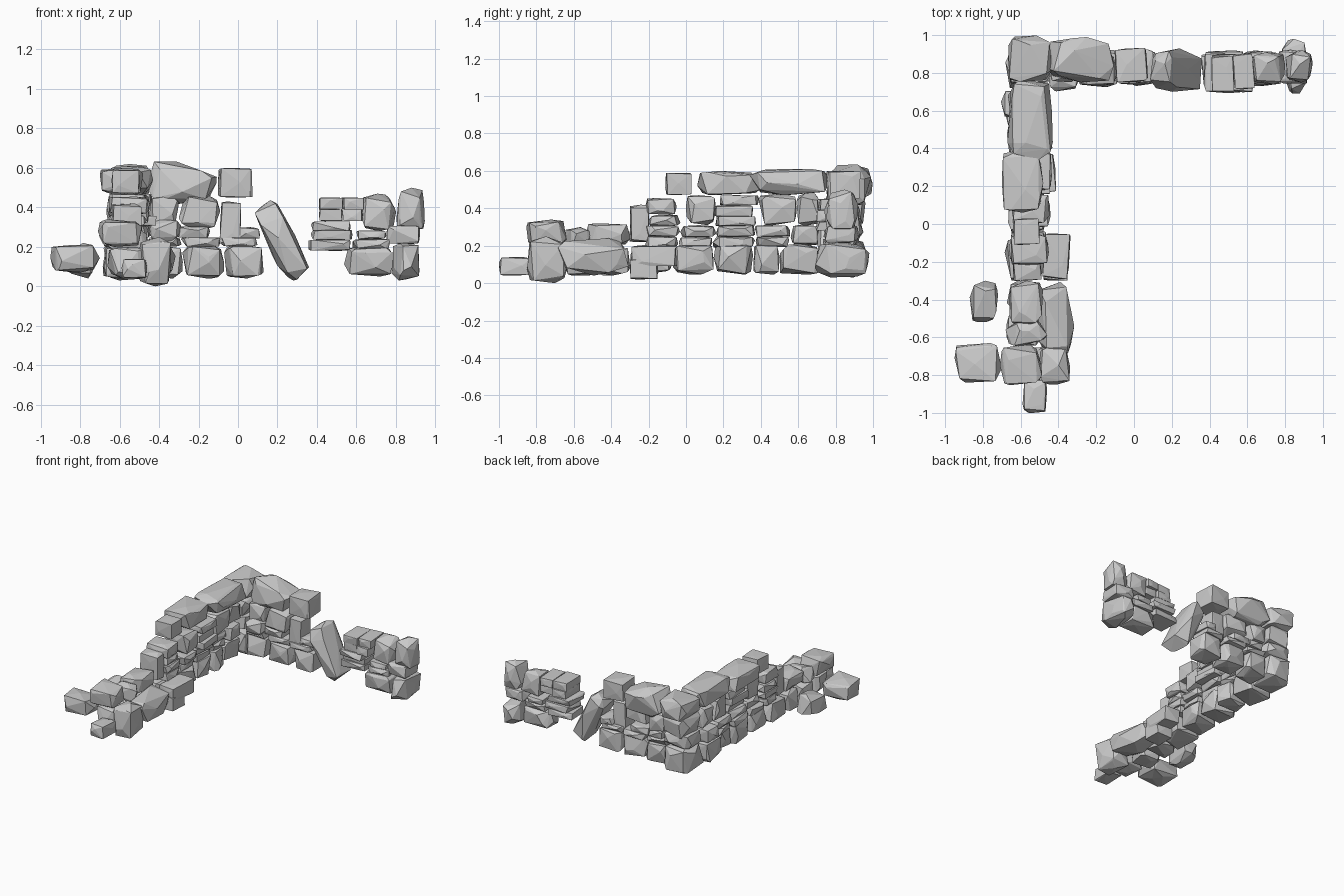
import bpy, bmesh, math, random
from mathutils import Vector, Matrix

if "Cube" in bpy.data.objects:
    bpy.data.objects.remove(bpy.data.objects["Cube"])

random.seed(5)


def stone(name, x, y, z, cut=0.3, spin=None, tilt=0.0):
    """Faceted convex stone filling the given x, y, z ranges (before spin / tilt)."""
    half = Vector([(r[1] - r[0]) / 2 for r in (x, y, z)])
    mid = Vector([(r[1] + r[0]) / 2 for r in (x, y, z)])
    spin = random.uniform(-5, 5) if spin is None else spin
    bm = bmesh.new()
    pts = []
    # each box corner is chipped into one or two points
    for sx in (-1, 1):
        for sy in (-1, 1):
            for sz in (-1, 1):
                for axis in random.sample(range(3), random.choice((1, 1, 2))):
                    p = Vector((sx, sy, sz))
                    for i in range(3):
                        p[i] *= 1 - cut * (random.uniform(1.0, 1.9) if i == axis
                                           else random.uniform(0.4, 1.1))
                    pts.append(p)
    # raised points on each face give the faceted bulge
    for i in range(3):
        for s in (-1, 1):
            for k in range(random.choice((1, 2))):
                p = Vector([random.uniform(-0.6, 0.6) for _ in range(3)])
                p[i] = s * random.uniform(0.93, 1.0)
                pts.append(p)
    for i in range(3):
        lo, hi = min(p[i] for p in pts), max(p[i] for p in pts)
        for p in pts:
            p[i] = ((p[i] - lo) / (hi - lo) * 2 - 1) * half[i]
    for p in pts:
        bm.verts.new(p)
    bmesh.ops.convex_hull(bm, input=bm.verts)
    loose = [v for v in bm.verts if not v.link_faces]
    bmesh.ops.delete(bm, geom=loose, context='VERTS')
    bmesh.ops.recalc_face_normals(bm, faces=bm.faces)
    rot = Matrix.Rotation(math.radians(spin), 4, 'Z') @ Matrix.Rotation(math.radians(tilt), 4, 'Y')
    me = bpy.data.meshes.new(name)
    bm.to_mesh(me)
    bm.free()
    ob = bpy.data.objects.new(name, me)
    ob.matrix_world = Matrix.Translation(mid) @ rot
    bpy.context.collection.objects.link(ob)
    return ob


def back_course(name, breaks, z, y=(0.74, 0.92), cut=0.2):
    """Row of stones along x."""
    for a, b in zip(breaks, breaks[1:]):
        j = random.uniform(-0.015, 0.015)
        stone(name, (a, b), (y[0] + j, y[1] + j), z, cut)


def side_course(name, breaks, z, x=(-0.66, -0.46), cut=0.2):
    """Row of stones along y."""
    for a, b in zip(breaks, breaks[1:]):
        j = random.uniform(-0.02, 0.02)
        stone(name, (x[0] + j, x[1] + j), (a, b), z, cut)


# back wall, left part
back_course("back_base_stone", [-0.47, -0.28, -0.07, 0.13], (0.04, 0.21), (0.73, 0.92), 0.25)
back_course("back_slab", [-0.46, -0.29, -0.09, 0.10], (0.20, 0.25))
back_course("back_slab", [-0.44, -0.31, -0.14], (0.245, 0.305))
back_course("back_slab", [0.0, 0.11], (0.24, 0.30))
back_course("back_middle_stone", [-0.46, -0.30, -0.09], (0.29, 0.46), cut=0.27)
stone("back_upright_stone", (-0.09, 0.015), (0.75, 0.88), (0.22, 0.43), 0.1, tilt=3)
stone("back_cap_stone", (-0.46, -0.11), (0.75, 0.99), (0.41, 0.63), 0.33, 0, 6)
stone("back_cap_block", (-0.10, 0.07), (0.75, 0.93), (0.45, 0.60), 0.12)

# stone leaning in the gap
stone("leaning_stone", (0.145, 0.295), (0.70, 0.93), (0.02, 0.44), 0.3, 0, -27)

# back wall, right part
stone("end_base_stone", (0.54, 0.78), (0.73, 0.92), (0.05, 0.20), 0.26)
stone("end_base_stone", (0.78, 0.92), (0.69, 0.98), (0.03, 0.22), 0.33)
back_course("end_slab", [0.36, 0.57], (0.18, 0.235), cut=0.13)
back_course("end_slab", [0.58, 0.77], (0.19, 0.24))
back_course("end_slab", [0.37, 0.58], (0.235, 0.285), cut=0.13)
back_course("end_slab", [0.60, 0.75], (0.235, 0.285))
back_course("end_slab", [0.75, 0.92], (0.215, 0.31))
back_course("end_slab", [0.37, 0.57], (0.28, 0.33), (0.70, 0.91), 0.13)
back_course("end_block", [0.41, 0.53, 0.635], (0.33, 0.39), (0.71, 0.90), 0.08)
back_course("end_block", [0.41, 0.53, 0.635], (0.39, 0.45), (0.70, 0.89), 0.08)
stone("end_middle_stone", (0.62, 0.80), (0.74, 0.91), (0.28, 0.47), 0.26)
stone("end_top_stone", (0.80, 0.945), (0.75, 0.92), (0.28, 0.50), 0.3)

# corner where the walls meet
stone("corner_base_stone", (-0.68, -0.45), (0.71, 0.96), (0.03, 0.24), 0.3)
stone("corner_slab", (-0.67, -0.44), (0.72, 0.95), (0.22, 0.34), 0.27)
stone("corner_middle_stone", (-0.66, -0.44), (0.74, 0.96), (0.31, 0.48), 0.28)
stone("corner_cap_stone", (-0.67, -0.43), (0.75, 1.0), (0.45, 0.62), 0.28)
stone("corner_fill_stone", (-0.45, -0.29), (0.70, 0.84), (0.22, 0.34), 0.3)

# side wall, standing part
side_course("side_base_stone", [-0.30, -0.07, 0.15, 0.36, 0.50, 0.71], (0.045, 0.21), (-0.67, -0.45), 0.25)
side_course("side_slab", [-0.22, -0.04, 0.14, 0.37, 0.55], (0.19, 0.25))
side_course("side_slab", [-0.22, -0.03, 0.16, 0.37, 0.56], (0.245, 0.31))
side_course("side_slab", [0.56, 0.71], (0.20, 0.31), (-0.69, -0.44))
side_course("side_slab", [-0.20, -0.03], (0.305, 0.365))
side_course("side_slab", [-0.22, -0.05], (0.365, 0.455))
side_course("side_slab", [0.16, 0.37], (0.305, 0.36), (-0.64, -0.43), 0.13)
side_course("side_slab", [0.15, 0.36], (0.355, 0.415), (-0.64, -0.43), 0.13)
side_course("side_slab", [0.18, 0.39], (0.415, 0.47), (-0.65, -0.44), 0.13)
side_course("side_middle_stone", [0.0, 0.16], (0.31, 0.47), cut=0.2)
side_course("side_middle_stone", [0.39, 0.59, 0.72], (0.305, 0.48), (-0.65, -0.45), 0.25)
stone("side_upright_stone", (-0.64, -0.49), (-0.30, -0.20), (0.22, 0.42), 0.1)
stone("side_cap_stone", (-0.67, -0.43), (0.34, 0.76), (0.47, 0.61), 0.27, 0)
stone("side_cap_stone", (-0.70, -0.48), (0.06, 0.39), (0.47, 0.60), 0.25, 0)
stone("side_cap_block", (-0.64, -0.50), (-0.11, 0.03), (0.47, 0.59), 0.1)

# side wall, collapsed front part
side_course("rubble_base_stone", [-0.84, -0.65, -0.48, -0.30], (0.04, 0.20), (-0.67, -0.48), 0.28)
stone("rubble_top_stone", (-0.71, -0.49), (-0.85, -0.64), (0.20, 0.34), 0.27)
stone("rubble_top_stone", (-0.68, -0.46), (-0.65, -0.51), (0.18, 0.30), 0.33)
stone("rubble_top_stone", (-0.66, -0.48), (-0.53, -0.30), (0.20, 0.32), 0.27)
stone("rubble_long_stone", (-0.52, -0.32), (-0.69, -0.31), (0.04, 0.24), 0.33, 5)
stone("rubble_front_stone", (-0.51, -0.34), (-0.85, -0.63), (0.0, 0.25), 0.28)
stone("rubble_end_stone", (-0.59, -0.46), (-1.0, -0.82), (0.04, 0.14), 0.18, 0)
stone("fallen_block", (-0.48, -0.35), (-0.30, -0.15), (0.02, 0.13), 0.1)
stone("fallen_block", (-0.475, -0.34), (-0.29, -0.05), (0.09, 0.20), 0.12, -5)

# loose stones outside the wall
stone("loose_stone", (-0.95, -0.70), (-0.84, -0.63), (0.07, 0.21), 0.25, 0)
stone("loose_stone", (-0.87, -0.72), (-0.52, -0.30), (0.04, 0.22), 0.33, 0)
